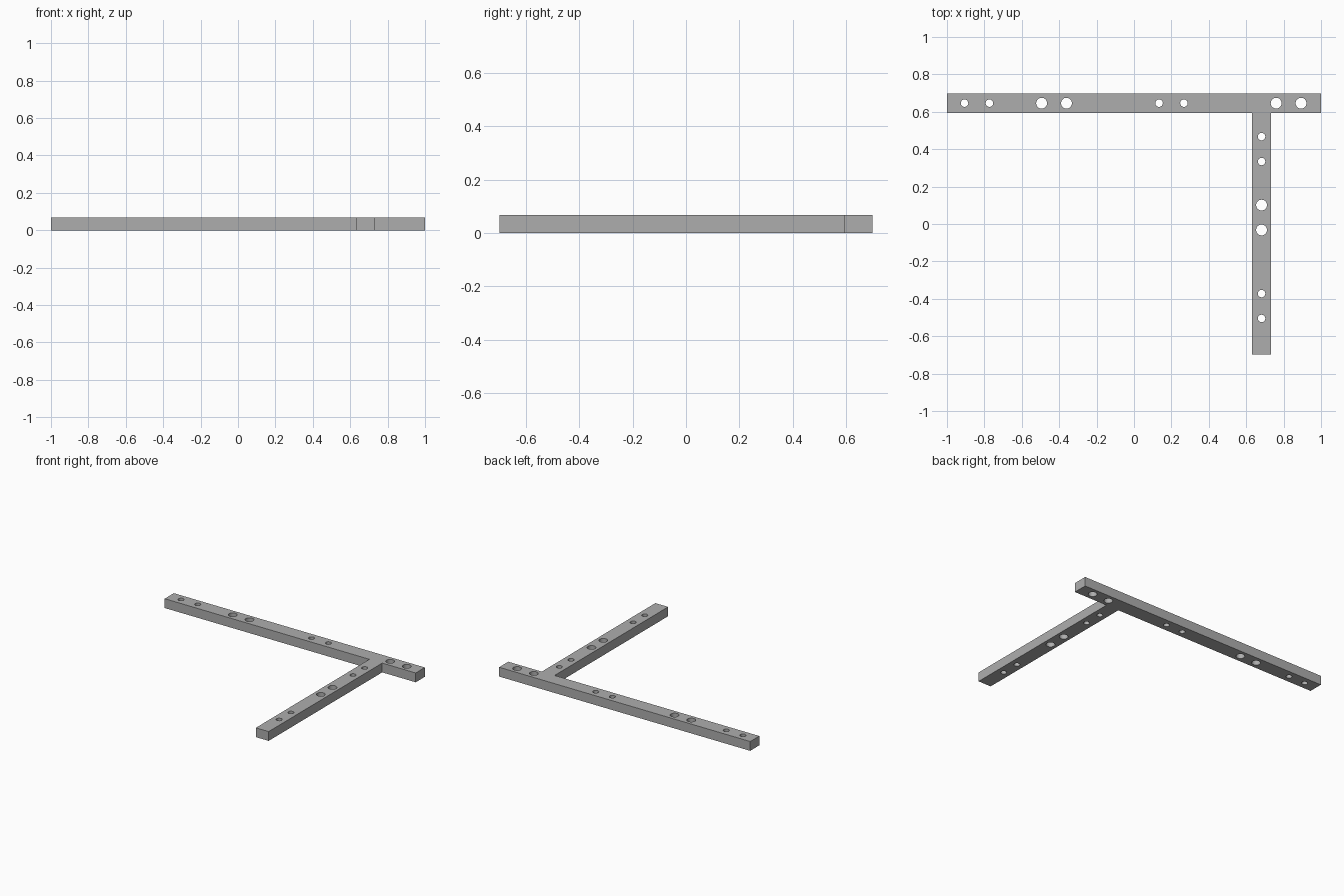
import bpy
import math

cube = bpy.data.objects.get("Cube")
if cube:
    bpy.data.objects.remove(cube, do_unlink=True)

HEIGHT = 0.067
BACK, JOINT, FRONT = 0.698, 0.594, -0.698      # bar and leg edges in y
LEG_L, LEG_R = 0.631, 0.733                    # leg edges in x
BAR_Y, LEG_X = (BACK + JOINT) / 2, (LEG_L + LEG_R) / 2
SMALL, LARGE = 0.02, 0.029                     # hole radii
PITCH = 0.133                                  # spacing within a pair of holes

# Flat grey metal
grey = bpy.data.materials.new("plain grey")
grey.use_nodes = True
colour = (0.42, 0.42, 0.42, 1)
grey.diffuse_color = colour
grey.node_tree.nodes["Principled BSDF"].inputs["Base Color"].default_value = colour

# Profile of the bracket: closed outlines inside the first become holes
profile = bpy.data.curves.new("bracket_profile", "CURVE")
profile.dimensions = "2D"
profile.fill_mode = "BOTH"
profile.extrude = HEIGHT / 2


def outline(points):
    spline = profile.splines.new("POLY")
    spline.points.add(len(points) - 1)
    for point, (x, y) in zip(spline.points, points):
        point.co = (x, y, 0, 1)
    spline.use_cyclic_u = True


def hole(x, y, radius, sides=32):
    angles = [math.tau * i / sides for i in range(sides)]
    outline([(x + radius * math.cos(a), y + radius * math.sin(a)) for a in angles])


# Long bar with the leg joined to its front edge
outline([(-1, BACK), (-1, JOINT), (LEG_L, JOINT), (LEG_L, FRONT),
         (LEG_R, FRONT), (LEG_R, JOINT), (1, JOINT), (1, BACK)])

# Pairs of holes along the bar
for x, radius in ((-0.906, SMALL), (-0.494, LARGE), (0.134, SMALL), (0.76, LARGE)):
    for step in range(2):
        hole(x + step * PITCH, BAR_Y, radius)

# Pairs of holes along the leg
for y, radius in ((0.467, SMALL), (0.101, LARGE), (-0.372, SMALL)):
    for step in range(2):
        hole(LEG_X, y - step * PITCH, radius)

# Turn the profile into a solid mesh
bracket = bpy.data.objects.new("bracket", profile)
bpy.context.collection.objects.link(bracket)
bracket.location.z = HEIGHT / 2
profile.materials.append(grey)
for other in bpy.context.selected_objects:
    other.select_set(False)
bracket.select_set(True)
bpy.context.view_layer.objects.active = bracket
bpy.ops.object.convert(target="MESH")

# Weld the seams, face normals outward, keep hole rims sharp
bpy.ops.object.mode_set(mode="EDIT")
bpy.ops.mesh.select_all(action="SELECT")
bpy.ops.mesh.remove_doubles(threshold=0.0005)
bpy.ops.mesh.normals_make_consistent(inside=False)
bpy.ops.object.mode_set(mode="OBJECT")
bpy.ops.object.shade_smooth_by_angle(angle=math.radians(30))
